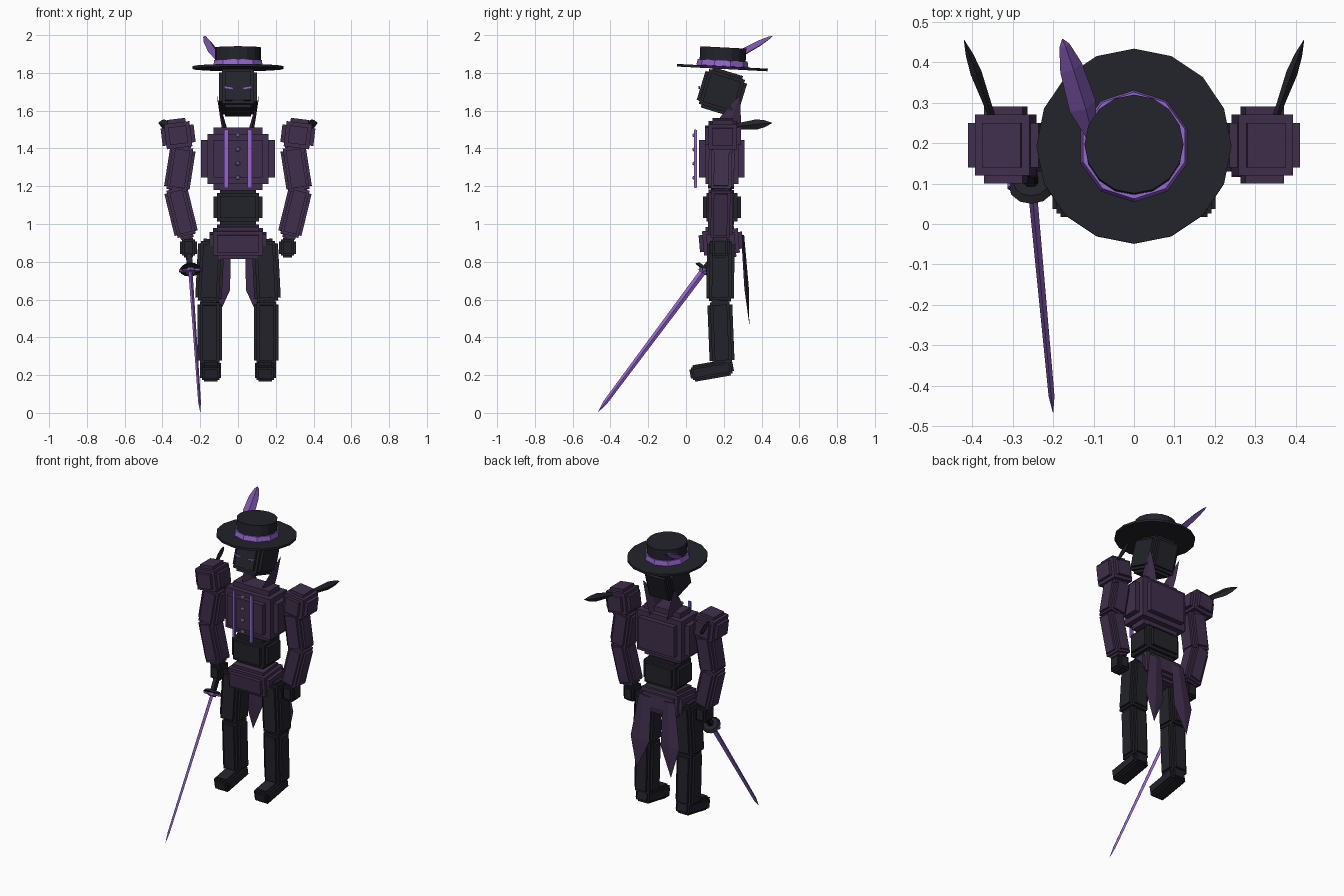
import bpy, bmesh, math
from mathutils import Vector, Matrix

if "Cube" in bpy.data.objects:
    bpy.data.objects.remove(bpy.data.objects["Cube"])


def colour(name, r, g, b):
    m = bpy.data.materials.new(name)
    m.diffuse_color = (r, g, b, 1)
    m.use_nodes = True
    m.node_tree.nodes["Principled BSDF"].inputs["Base Color"].default_value = m.diffuse_color
    return m


COAT = colour("coat plum", 0.051, 0.028, 0.072)
DARK = colour("charcoal", 0.0165, 0.0165, 0.024)
ACCENT = colour("bright violet", 0.29, 0.13, 0.62)
PLUME = colour("plume violet", 0.20, 0.09, 0.40)
BUTTON = colour("pale lilac", 0.33, 0.27, 0.42)


def finish(name, bm, mat):
    bmesh.ops.recalc_face_normals(bm, faces=bm.faces)
    me = bpy.data.meshes.new(name)
    bm.to_mesh(me)
    bm.free()
    me.materials.append(mat)
    ob = bpy.data.objects.new(name, me)
    bpy.context.collection.objects.link(ob)
    return ob


def block(name, centre, half, step, mat, rot=Matrix()):
    """Box with stepped edges: a core plus one longer box per axis."""
    bm = bmesh.new()
    place = Matrix.Translation(centre) @ rot
    h = Vector(half)
    sizes = [[v - step for v in h]]
    for axis in range(3):
        sizes.append([h[i] if i == axis else h[i] - 2 * step for i in range(3)])
    for s in sizes:
        bmesh.ops.create_cube(bm, size=2, matrix=place @ Matrix.Diagonal((*s, 1)))
    return finish(name, bm, mat)


def limb(name, a, b, hx, hy, step, mat):
    """Stepped block running from a to b."""
    a, b = Vector(a), Vector(b)
    d = b - a
    rot = Vector((0, 0, 1)).rotation_difference(d).to_matrix().to_4x4()
    return block(name, (a + b) / 2, (hx, hy, d.length / 2), step, mat, rot)


def blade(name, a, b, side, profile, thick, mat):
    """Diamond-section leaf from a to b; profile is (fraction, half width)."""
    a, b = Vector(a), Vector(b)
    d = (b - a).normalized()
    side = Vector(side)
    side = (side - d * side.dot(d)).normalized()
    up = d.cross(side)
    widest = max(w for t, w in profile)
    bm = bmesh.new()
    rings = []
    for t, w in profile:
        w = max(w, 0.001)
        k = thick * w / widest
        p = a.lerp(b, t)
        rings.append([bm.verts.new(p + o) for o in
                      (side * w, up * k, -side * w, -up * k)])
    for r, q in zip(rings, rings[1:]):
        for i in range(4):
            j = (i + 1) % 4
            bm.faces.new((r[i], r[j], q[j], q[i]))
    bm.faces.new(rings[0])
    bm.faces.new(rings[-1])
    return finish(name, bm, mat)


def disc(name, centre, rot, r, depth, sides, mat, offset=0, turn=0, r2=None):
    bm = bmesh.new()
    m = (Matrix.Translation(centre) @ rot @ Matrix.Translation((0, 0, offset))
         @ Matrix.Rotation(turn, 4, 'Z'))
    bmesh.ops.create_cone(bm, cap_ends=True, segments=sides, radius1=r,
                          radius2=r if r2 is None else r2, depth=depth, matrix=m)
    return finish(name, bm, mat)


# Body
block("chest", (0, 0.19, 1.345), (0.195, 0.12, 0.165), 0.033, COAT)
block("waist", (0, 0.19, 1.088), (0.13, 0.10, 0.093), 0.018, DARK)
block("pelvis", (0, 0.185, 0.905), (0.152, 0.115, 0.085), 0.02, COAT,
      Matrix.Rotation(math.radians(5), 4, 'X'))
block("head", (0, 0.19, 1.70), (0.10, 0.115, 0.112), 0.016, DARK,
      Matrix.Rotation(math.radians(-17), 4, 'X'))

# Paired parts
for s, tag in ((-1, "right"), (1, "left")):
    block(tag + "_shoulder", (s * 0.317, 0.195, 1.47), (0.088, 0.095, 0.087), 0.02,
          COAT, Matrix.Rotation(math.radians(7 * s), 4, 'Y'))
    limb(tag + "_upper_arm", (s * 0.328, 0.185, 1.165), (s * 0.288, 0.19, 1.42),
         0.068, 0.068, 0.014, COAT)
    limb(tag + "_forearm", (s * 0.268, 0.18, 0.925), (s * 0.335, 0.185, 1.20),
         0.063, 0.065, 0.014, COAT)
    block(tag + "_hand", (s * 0.262, 0.18, 0.875), (0.044, 0.05, 0.053), 0.01, DARK)
    limb(tag + "_thigh", (s * 0.158, 0.18, 0.58), (s * 0.14, 0.185, 0.92),
         0.07, 0.073, 0.014, DARK)
    limb(tag + "_shin", (s * 0.15, 0.192, 0.25), (s * 0.15, 0.178, 0.60),
         0.065, 0.066, 0.014, DARK)
    limb(tag + "_foot", (s * 0.145, 0.25, 0.245), (s * 0.145, 0.022, 0.205),
         0.056, 0.044, 0.01, DARK)
    blade(tag + "_shoulder_spike", (s * 0.345, 0.25, 1.515), (s * 0.42, 0.455, 1.535),
          (0, 0, 1), [(0, 0.014), (0.6, 0.027), (0.82, 0.018), (1, 0)], 0.014, DARK)
    blade(tag + "_collar", (s * 0.068, 0.215, 1.49), (s * 0.112, 0.285, 1.68),
          (0, 1, 0), [(0, 0.075), (0.35, 0.055), (1, 0)], 0.014, COAT)
    blade(tag + "_coat_tail", (s * 0.085, 0.30, 0.94), (s * 0.125, 0.335, 0.47),
          (1, 0, 0), [(0, 0.045), (0.6, 0.068), (1, 0)], 0.012, COAT)
    # Vest trim and eyes
    block(tag + "_vest_trim", (s * 0.062, 0.05, 1.345), (0.011, 0.007, 0.155), 0.0015, ACCENT)
    block(tag + "_eye", (s * 0.05, 0.07, 1.722), (0.024, 0.004, 0.006), 0.001, ACCENT,
          Matrix.Rotation(math.radians(-8 * s), 4, 'Y'))
    block(tag + "_mouth_corner", (s * 0.04, 0.07, 1.664), (0.014, 0.004, 0.005), 0.001,
          ACCENT, Matrix.Rotation(math.radians(-30 * s), 4, 'Y'))
block("mouth", (0, 0.07, 1.657), (0.03, 0.004, 0.005), 0.001, ACCENT)

# Vest buttons
for i in range(4):
    bm = bmesh.new()
    bmesh.ops.create_icosphere(bm, subdivisions=1, radius=0.014,
                               matrix=Matrix.Translation((0, 0.047, 1.47 - i * 0.075)))
    finish("button_%d" % (i + 1), bm, BUTTON)

# Hat
tilt = Matrix.Rotation(math.radians(-3), 4, 'X')
hat = (0, 0.192, 1.828)
disc("hat_brim", hat, tilt, 0.241, 0.014, 16, DARK)
disc("hat_band", hat, tilt, 0.138, 0.03, 10, ACCENT, 0.023, 0, 0.132)
disc("hat_crown", hat, tilt, 0.122, 0.10, 16, DARK, 0.057)
blade("hat_feather", (-0.105, 0.22, 1.865), (-0.177, 0.457, 1.995), (1, 0.25, -0.35),
      [(0, 0.015), (0.3, 0.036), (0.7, 0.03), (0.93, 0.014), (1, 0)], 0.02, PLUME)

# Sword
tip, guard, grip = (Vector(p) for p in
                    ((-0.2, -0.465, 0.005), (-0.252, 0.095, 0.755), (-0.264, 0.18, 0.87)))
aim = Vector((0, 0, 1)).rotation_difference(guard - tip).to_matrix().to_4x4()
blade("sword_blade", guard, tip, (0, 0.8, -0.6),
      [(0, 0.018), (0.93, 0.012), (1, 0)], 0.011, ACCENT)
disc("sword_guard", guard, aim, 0.058, 0.016, 12, DARK, 0.01, 0, 0.045)
disc("sword_collar", guard, aim, 0.026, 0.03, 8, PLUME)
limb("sword_grip", guard, grip, 0.016, 0.016, 0.003, DARK)
block("sword_crossbar", guard, (0.06, 0.01, 0.008), 0.002, PLUME, aim)
